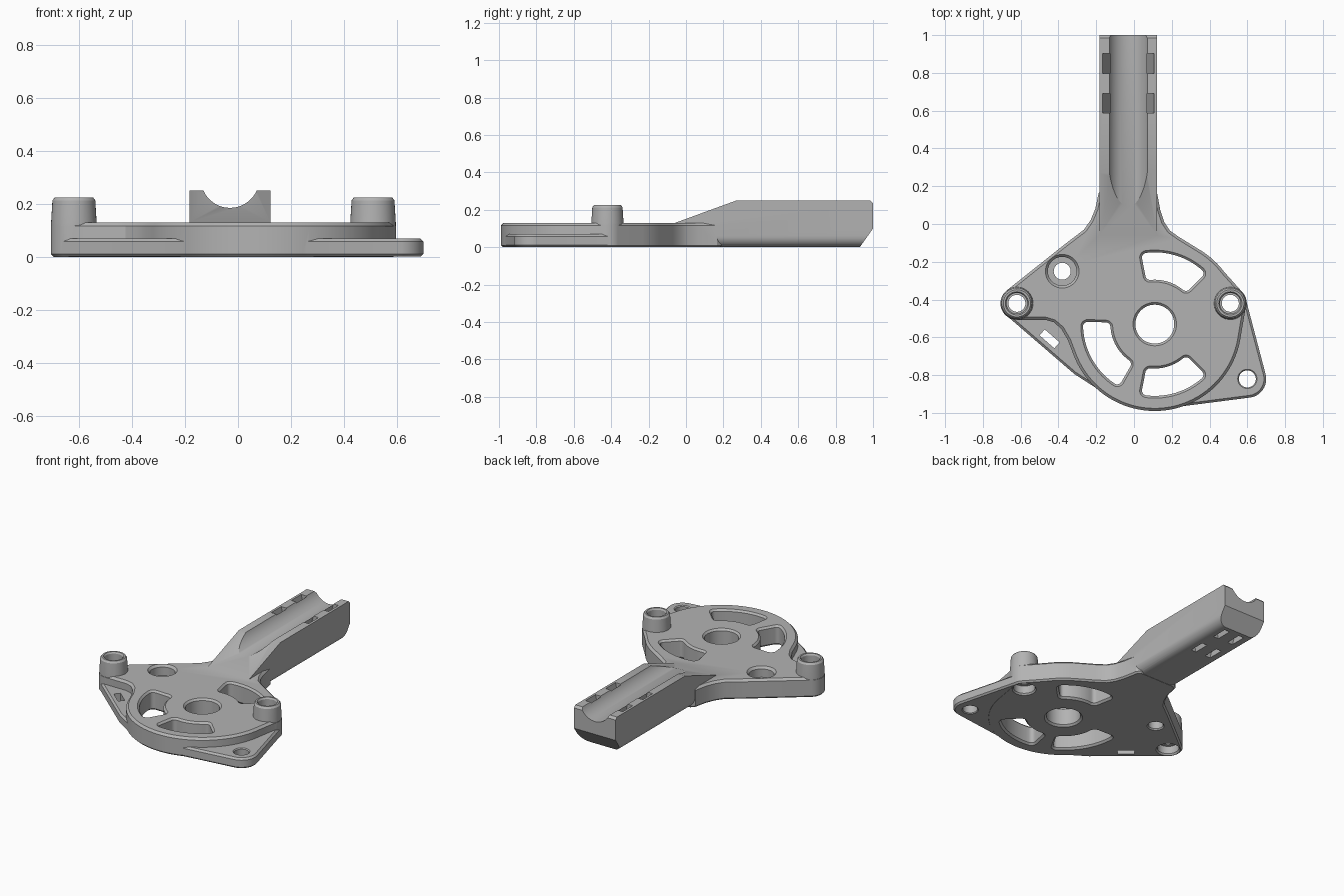
import bpy, bmesh
from math import sin, cos, asin, radians, degrees
from mathutils import Vector, Matrix

if "Cube" in bpy.data.objects:
    bpy.data.objects.remove(bpy.data.objects["Cube"])

HUB = (0.11, -0.53)
LEFT_POST, RIGHT_POST = (-0.62, -0.42), (0.51, -0.42)
SINK, EAR = (-0.38, -0.25), (0.60, -0.82)
ARM_X, ARM_HALF = -0.03, 0.153


def arc(c, r, a0, a1, n=10):
    """Points on a circle from angle a0 to a1 in degrees."""
    return [(c[0] + r * cos(radians(a0 + (a1 - a0) * i / n)),
             c[1] + r * sin(radians(a0 + (a1 - a0) * i / n))) for i in range(n + 1)]


def circle(c, r, n=40):
    return arc(c, r, 0, 360, n)[:-1]


def clean(pts):
    """Drop repeated neighbours from a closed outline."""
    return [p for i, p in enumerate(pts)
            if (Vector(p) - Vector(pts[i - 1])).length > 1e-4]


def offset(pts, d):
    """Grow a counter-clockwise outline by d with mitred corners."""
    out = []
    for i, p in enumerate(pts):
        p, a, b = Vector(p), Vector(pts[i - 1]), Vector(pts[(i + 1) % len(pts)])
        e, f = (p - a).normalized(), (b - p).normalized()
        n, m = Vector((e.y, -e.x)), Vector((f.y, -f.x))
        out.append(p + (n + m) * d / (1 + n.dot(m)))
    return out


def new_object(name, bm):
    bmesh.ops.recalc_face_normals(bm, faces=bm.faces)
    mesh = bpy.data.meshes.new(name)
    bm.to_mesh(mesh)
    bm.free()
    ob = bpy.data.objects.new(name, mesh)
    bpy.context.collection.objects.link(ob)
    return ob


def loft(name, rings):
    """Closed solid through stacked (outline, z) rings."""
    bm = bmesh.new()
    loops = [[bm.verts.new((p[0], p[1], z)) for p in pts] for pts, z in rings]
    for lo, hi in zip(loops, loops[1:]):
        for i in range(len(lo)):
            bm.faces.new((lo[i - 1], lo[i], hi[i], hi[i - 1]))
    bm.faces.new(loops[0][::-1])
    bm.faces.new(loops[-1])
    return new_object(name, bm)


def plate(name, pts, z0, z1, c0, c1):
    """Prism with chamfered lower and upper rims."""
    pts = clean(pts)
    return loft(name, [(offset(pts, -c0), z0), (pts, z0 + c0),
                       (pts, z1 - c1), (offset(pts, -c1), z1)])


def flared_cut(name, pts, top, flare=0.012):
    """Through cutter that widens at both faces."""
    pts = clean(pts)
    wide = offset(pts, flare * 2)
    return loft(name, [(wide, -flare), (pts, flare),
                       (pts, top - flare), (wide, top + flare)])


def turned(name, c, profile):
    return loft(name, [(circle(c, r), z) for r, z in profile])


def sector(a0, a1, ri, ro, c):
    """Ring segment about the hub with rounded corners."""
    do, di = degrees(asin(c / (ro - c))), degrees(asin(c / (ri + c)))

    def at(r, a):
        return (HUB[0] + r * cos(radians(a)), HUB[1] + r * sin(radians(a)))
    return (arc(at(ro - c, a0 + do), c, a0 - 90, a0 + do, 5)
            + arc(HUB, ro, a0 + do, a1 - do, 14)
            + arc(at(ro - c, a1 - do), c, a1 - do, a1 + 90, 5)
            + arc(at(ri + c, a1 - di), c, a1 + 90, a1 - di + 180, 5)
            + arc(HUB, ri, a1 - di, a0 + di, 14)
            + arc(at(ri + c, a0 + di), c, a0 + di + 180, a0 + 270, 5))


def combine(body, other, operation):
    """Apply a boolean and remove the operand."""
    mod = body.modifiers.new("bool", 'BOOLEAN')
    mod.operation, mod.solver, mod.object = operation, 'EXACT', other
    bpy.context.view_layer.update()
    graph = bpy.context.evaluated_depsgraph_get()
    mesh = bpy.data.meshes.new_from_object(body.evaluated_get(graph))
    body.modifiers.clear()
    body.data = mesh
    bpy.data.objects.remove(other)


# Main plate: hub disc, two post lobes and the neck flowing into the arm
outline = (arc(LEFT_POST, 0.087, 130, 270, 16)
           + [(-0.47, -0.507), (-0.425, -0.52), (-0.385, -0.555), (-0.35, -0.615)]
           + arc(HUB, 0.46, 200, 353, 44)
           + arc(RIGHT_POST, 0.087, -25, 40, 10)
           + arc(HUB, 0.46, 37, 57, 6)
           + [(0.24, -0.07), (0.19, -0.035), (0.16, 0.01), (0.14, 0.07),
              (0.122, 0.165), (0.1, 0.19), (-0.16, 0.19), (-0.187, 0.165),
              (-0.205, 0.08), (-0.23, 0.02), (-0.265, -0.03), (-0.37, -0.11)])
body = plate("bracket_body", outline, 0, 0.13, 0.01, 0.014)

# Low ears on both sides
right_ear = plate("right_ear", [(0.2, -0.972)] + arc(EAR, 0.1, -80, 14, 14)
                  + arc(RIGHT_POST, 0.085, 14, 40, 4) + [(0.3, -0.4), (0.2, -0.7)],
                  0.001, 0.07, 0.01, 0.012)
left_ear = plate("left_ear", arc(LEFT_POST, 0.085, 180, 232, 8)
                 + [(-0.315, -0.795), (-0.12, -0.92), (-0.1, -0.7), (-0.3, -0.45)],
                 0.001, 0.07, 0.01, 0.012)

# Arm: side profile swept across x, rounded along its underside
profile = [(-0.1, 0.115), (0.27, 0.25), (0.985, 0.25), (1.0, 0.235),
           (1.0, 0.1), (0.93, 0.001), (-0.1, 0.001)]
bm = bmesh.new()
sides = [[bm.verts.new((ARM_X + s * ARM_HALF, y, z)) for y, z in profile] for s in (-1, 1)]
for i in range(len(profile)):
    bm.faces.new((sides[0][i - 1], sides[0][i], sides[1][i], sides[1][i - 1]))
bm.faces.new(sides[0])
bm.faces.new(sides[1][::-1])
under = [e for e in bm.edges if all(v.co.z < 0.01 for v in e.verts)
         and abs(e.verts[0].co.x - e.verts[1].co.x) < 0.01]
bmesh.ops.bevel(bm, geom=under, offset=0.06, segments=6, profile=0.5, affect='EDGES')
arm = new_object("arm", bm)

for part in (right_ear, left_ear, arm):
    combine(body, part, 'UNION')

# Tapered posts
for c in (LEFT_POST, RIGHT_POST):
    post = turned("post", c, [(0.086, 0.03), (0.086, 0.13), (0.081, 0.213), (0.072, 0.225)])
    combine(body, post, 'UNION')

# Holes through the posts, the sunk seat, the hub and the ear
cutters = [turned("post_bore", c, [(0.08, -0.01), (0.065, 0.01), (0.065, 0.06), (0.045, 0.06),
                                   (0.045, 0.15), (0.055, 0.15), (0.055, 0.215), (0.068, 0.235)])
           for c in (LEFT_POST, RIGHT_POST)]
cutters.append(turned("sunk_seat", SINK, [(0.06, -0.01), (0.045, 0.008), (0.045, 0.06),
                                          (0.076, 0.06), (0.076, 0.115), (0.098, 0.14)]))
cutters.append(flared_cut("hub_bore", circle(HUB, 0.103, 48), 0.13))
cutters.append(flared_cut("ear_hole", circle(EAR, 0.045), 0.07, 0.006))

# Curved windows around the hub
for a0, a1 in ((45, 101), (-101, -45), (178, 240)):
    cutters.append(flared_cut("window", sector(a0, a1, 0.235, 0.38, 0.025), 0.13))

# Small slanted slot in the left ear
turn = Matrix.Rotation(radians(-41), 2)
slot = [turn @ Vector((x * 0.052, y * 0.021)) + Vector((-0.447, -0.608))
        for x, y in ((-1, -1), (1, -1), (1, 1), (-1, 1))]
cutters.append(loft("ear_slot", [(slot, -0.1), (slot, 0.11)]))

# Round channel along the top of the arm
channel = loft("channel", [(circle((0, 0), 0.11, 64), 0), (circle((0, 0), 0.11, 64), 1.2)])
channel.data.transform(Matrix.Translation((ARM_X, -0.1, 0.295)) @ Matrix.Rotation(radians(-90), 4, 'X'))
cutters.append(channel)

# Strap slots, leaning inward from the top of the arm to its underside
for y in (0.64, 0.85):
    for s in (-1, 1):
        rings = []
        for reach, z in ((0.05, -0.02), (0.123, 0.27)):
            x = ARM_X + s * reach
            rings.append(([(x - 0.019, y - 0.052), (x + 0.019, y - 0.052),
                           (x + 0.019, y + 0.052), (x - 0.019, y + 0.052)], z))
        cutters.append(loft("strap_slot", rings))

for cutter in cutters:
    combine(body, cutter, 'DIFFERENCE')

# One grey finish
grey = bpy.data.materials.new("plain_grey")
grey.use_nodes = True
grey.diffuse_color = (0.45, 0.45, 0.45, 1)
grey.node_tree.nodes["Principled BSDF"].inputs["Base Color"].default_value = (0.45, 0.45, 0.45, 1)
body.data.materials.clear()
body.data.materials.append(grey)
for face in body.data.polygons:
    face.material_index = 0

bpy.ops.object.select_all(action='DESELECT')
body.select_set(True)
bpy.context.view_layer.objects.active = body
bpy.ops.object.shade_smooth_by_angle(angle=radians(25))
